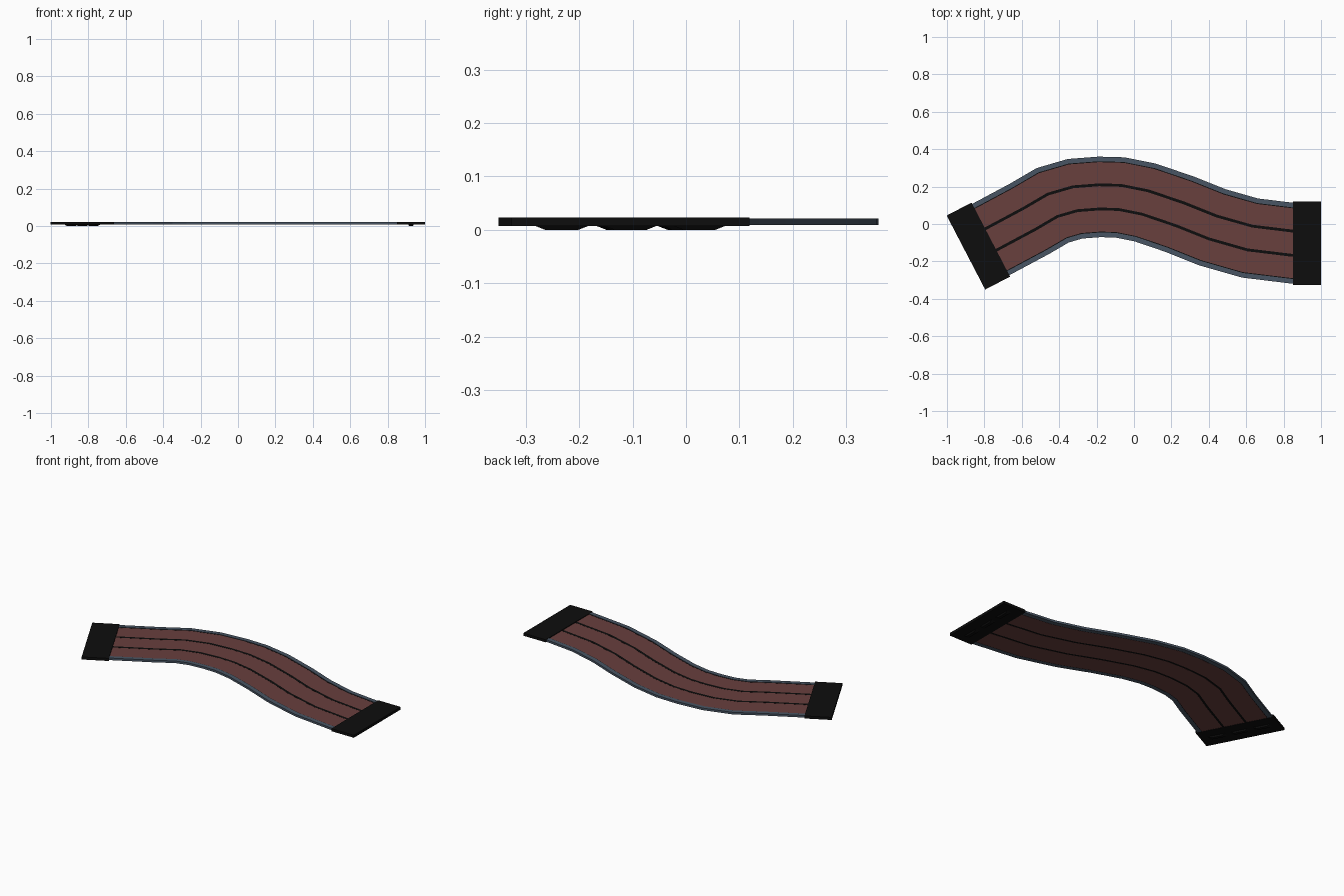
import bpy, bmesh, math
from mathutils import Vector, Matrix

if "Cube" in bpy.data.objects:
    bpy.data.objects.remove(bpy.data.objects["Cube"])


def material(name, rgb):
    m = bpy.data.materials.new(name)
    m.diffuse_color = (*rgb, 1)
    m.use_nodes = True
    m.node_tree.nodes["Principled BSDF"].inputs["Base Color"].default_value = m.diffuse_color
    return m


RED = material("brick_red", (0.14, 0.05, 0.048))
SLATE = material("slate_grey", (0.065, 0.09, 0.125))
BLACK = material("black", (0.004, 0.004, 0.004))

# Centre line of the S-shaped walkway, running between the two end plates
PATH = [Vector(p) for p in [
    (-0.83, -0.115), (-0.76, -0.08), (-0.56, 0.027), (-0.435, 0.1),
    (-0.315, 0.135), (-0.185, 0.145), (-0.075, 0.142), (0.06, 0.115),
    (0.245, 0.052), (0.42, -0.018), (0.62, -0.075), (0.85, -0.103), (0.925, -0.104)]]


def side(i):
    """Mitred left-hand offset direction at a path point."""
    a = (PATH[i] - PATH[max(i - 1, 0)])
    b = (PATH[min(i + 1, len(PATH) - 1)] - PATH[i])
    a = (a if a.length else b).normalized()
    b = (b if b.length else a).normalized()
    t = (a + b).normalized()
    return Vector((-t.y, t.x)) / t.dot(b)


def finish(name, bm, mat):
    bmesh.ops.recalc_face_normals(bm, faces=bm.faces)
    me = bpy.data.meshes.new(name)
    bm.to_mesh(me)
    bm.free()
    ob = bpy.data.objects.new(name, me)
    me.materials.append(mat)
    bpy.context.collection.objects.link(ob)
    return ob


def strip(name, inner, outer, z0, z1, mat):
    """Rectangular section swept along the path between two side offsets."""
    bm = bmesh.new()
    rings = []
    for i, p in enumerate(PATH):
        n = side(i)
        rings.append([bm.verts.new((*(p + n * o), z)) for o, z in
                      ((inner, z0), (outer, z0), (outer, z1), (inner, z1))])
    for r, s in zip(rings, rings[1:]):
        for k in range(4):
            bm.faces.new((r[k], r[(k + 1) % 4], s[(k + 1) % 4], s[k]))
    bm.faces.new(rings[0])
    bm.faces.new(rings[-1])
    return finish(name, bm, mat)


def box(name, centre, size, angle, mat, taper=1.0):
    bm = bmesh.new()
    bmesh.ops.create_cube(bm, size=1)
    for v in bm.verts:
        if v.co.z < 0:
            v.co.x *= taper
            v.co.y *= taper
    bm.transform(Matrix.Translation(centre) @ Matrix.Rotation(angle, 4, 'Z')
                 @ Matrix.Diagonal((*size, 1)))
    return finish(name, bm, mat)


# Three red lanes with black dividers between and beside them
for name, c in (("left", 0.129), ("middle", 0), ("right", -0.129)):
    strip(name + "_lane", c - 0.058, c + 0.058, 0.009, 0.019, RED)
for name, c, w in (("left_divider", 0.0645, 0.0075), ("right_divider", -0.0645, 0.0075),
                   ("left_edge_line", 0.1885, 0.003), ("right_edge_line", -0.1885, 0.003)):
    strip(name, c - w, c + w, 0.0095, 0.0195, BLACK)

# Raised side rails
strip("left_rail", 0.19, 0.215, 0.009, 0.0215, SLATE)
strip("right_rail", -0.215, -0.19, 0.009, 0.0215, SLATE)

# End plates with shallow feet under each lane
for name, x, y, ang in (("left_end", -0.832, -0.118, math.radians(27.5)),
                        ("right_end", 0.925, -0.104, 0.0)):
    box(name + "_plate", (x, y, 0.0152), (0.15, 0.446, 0.0155), ang, BLACK)
    across = Vector((-math.sin(ang), math.cos(ang)))
    for k in (-1, 0, 1):
        p = Vector((x, y)) + across * 0.129 * k
        box(f"{name}_foot_{k + 2}", (p.x, p.y, 0.004), (0.03, 0.1, 0.008), ang, BLACK, 0.6)
